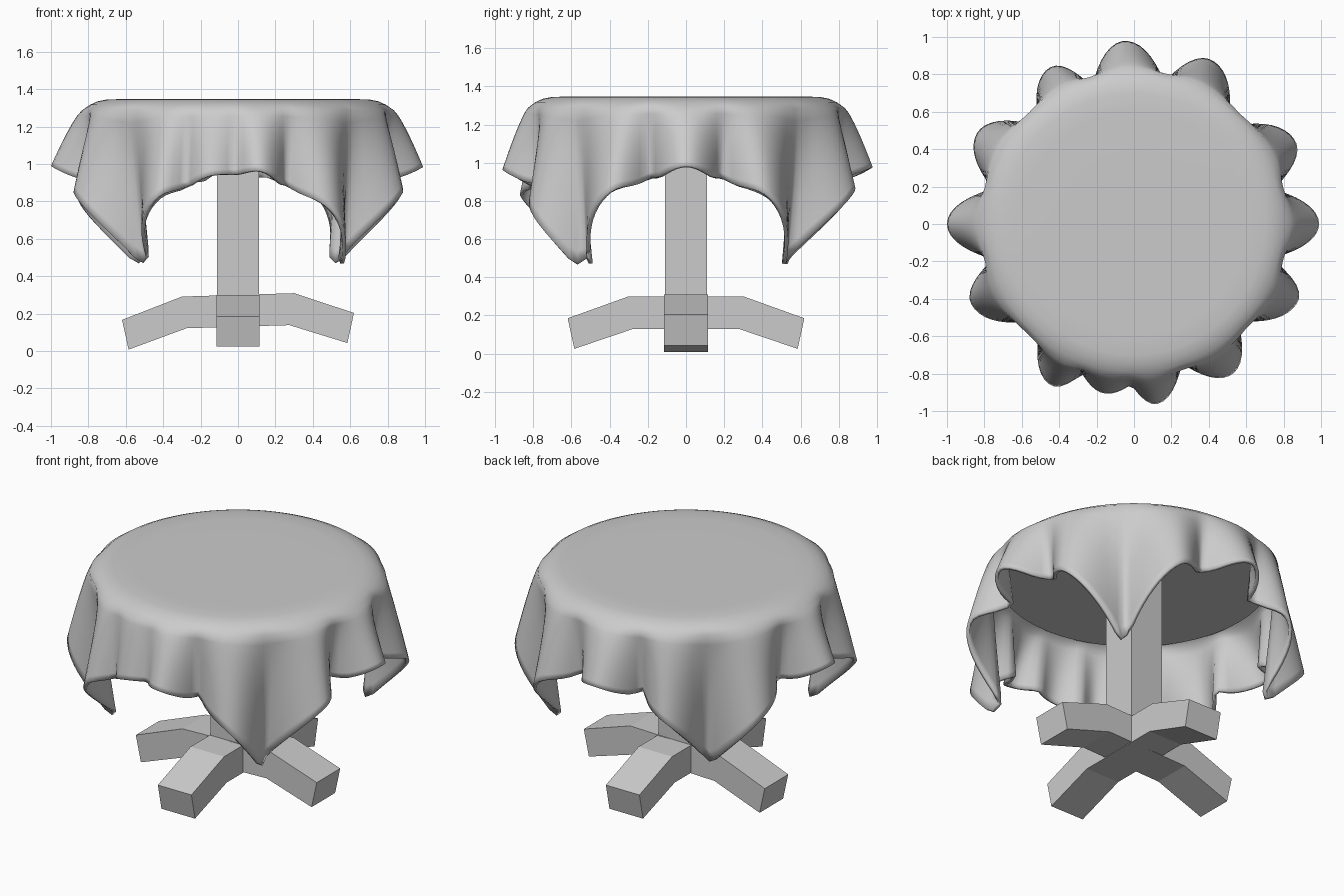
import bpy, bmesh, math

if "Cube" in bpy.data.objects:
    bpy.data.objects.remove(bpy.data.objects["Cube"])

def obj_from_bm(name, bm):
    bmesh.ops.recalc_face_normals(bm, faces=bm.faces)
    me = bpy.data.meshes.new(name)
    bm.to_mesh(me)
    bm.free()
    ob = bpy.data.objects.new(name, me)
    bpy.context.collection.objects.link(ob)
    return ob

# --- tablecloth: square cloth draped on a round top ---
# (angle, hem radius) alternating fold ridge / fold valley
FOLDS = [(0, .99), (14, .77), (27, .97), (46, .72), (65, .97), (78, .78),
         (93, .98), (107, .77), (118, .95), (134, .73), (150, .97), (166, .78),
         (180, 1.0), (194, .78), (206, .97), (226, .70), (243, .97), (251, .85),
         (260, .92), (269, .86), (277, .97), (289, .79), (303, .96), (317, .76),
         (335, .97), (346, .76), (360, .99)]

def hem_radius(a):
    for (a0, r0), (a1, r1) in zip(FOLDS, FOLDS[1:]):
        if a0 <= a <= a1:
            t = (a - a0) / (a1 - a0)
            lo, hi, t = (r0, r1, t) if r0 < r1 else (r1, r0, 1 - t)
            return lo + (hi - lo) * math.sin(t * math.pi / 2) ** 1.05

TOP, HALF = 1.347, 1.19
N, ROWS = 192, 12
bm = bmesh.new()
rings = []
for i in range(N):
    deg = 360 * i / N
    a = math.radians(deg)
    c, s = math.cos(a), math.sin(a)
    rh = hem_radius(deg)
    hang = min(HALF / max(abs(c), abs(s)) - .78, .88)
    drop = math.sqrt(hang ** 2 - (rh - .8) ** 2) - .2 * max(0, .86 - rh) * (hang < .6)
    rim = .822 + .06 * (rh - .8)
    prof = [(.35, TOP), (.6, TOP), (.70, TOP - .002), (.75, TOP - .012), (.79, TOP - .03)]
    for k in range(ROWS + 1):
        t = k / ROWS
        z = TOP - .06 - (drop - .06) * t
        # ridges bulge early, valleys tuck in late
        prof.append((rim + (rh - rim) * t ** (.8 if rh > rim else 1.2), z))
    rings.append([bm.verts.new((r * c, r * s, z)) for r, z in prof])
centre = bm.verts.new((0, 0, TOP))
for i in range(N):
    p, q = rings[i], rings[(i + 1) % N]
    bm.faces.new((centre, p[0], q[0]))
    for k in range(len(p) - 1):
        bm.faces.new((p[k], p[k + 1], q[k + 1], q[k]))
cloth = obj_from_bm("tablecloth", bm)
for f in cloth.data.polygons:
    f.use_smooth = True
mod = cloth.modifiers.new("thickness", 'SOLIDIFY')
mod.thickness = .02
mod.offset = -1

# --- round table top ---
bpy.ops.mesh.primitive_cylinder_add(vertices=48, radius=.77, depth=.035, location=(0, 0, 1.305))
bpy.context.object.name = "table_top"

# --- square column ---
bpy.ops.mesh.primitive_cube_add(size=1, location=(0, 0, .715))
column = bpy.context.object
column.name = "column"
column.scale = (.222, .222, 1.16)

# --- crossed bent feet ---
def foot_bar(name, spin, tilt):
    half = [(.3, .30), (.62, .185), (.585, .025), (.275, .13)]
    pts = half + [(-x, z) for x, z in reversed(half)]
    b = bmesh.new()
    v0 = [b.verts.new((x, -.115, z + tilt * x)) for x, z in pts]
    v1 = [b.verts.new((x, .115, z + tilt * x)) for x, z in pts]
    n = len(pts)
    for i in range(n):
        j = (i + 1) % n
        b.faces.new((v0[i], v0[j], v1[j], v1[i]))
    # side walls: outer, middle, outer
    for v in (v0, v1):
        b.faces.new((v[0], v[1], v[2], v[3]))
        b.faces.new((v[0], v[3], v[4], v[7]))
        b.faces.new((v[4], v[5], v[6], v[7]))
    foot_ob = obj_from_bm(name, b)
    foot_ob.rotation_euler.z = spin

foot_bar("foot_side_to_side", 0, .03)
foot_bar("foot_front_to_back", math.pi / 2, 0)
